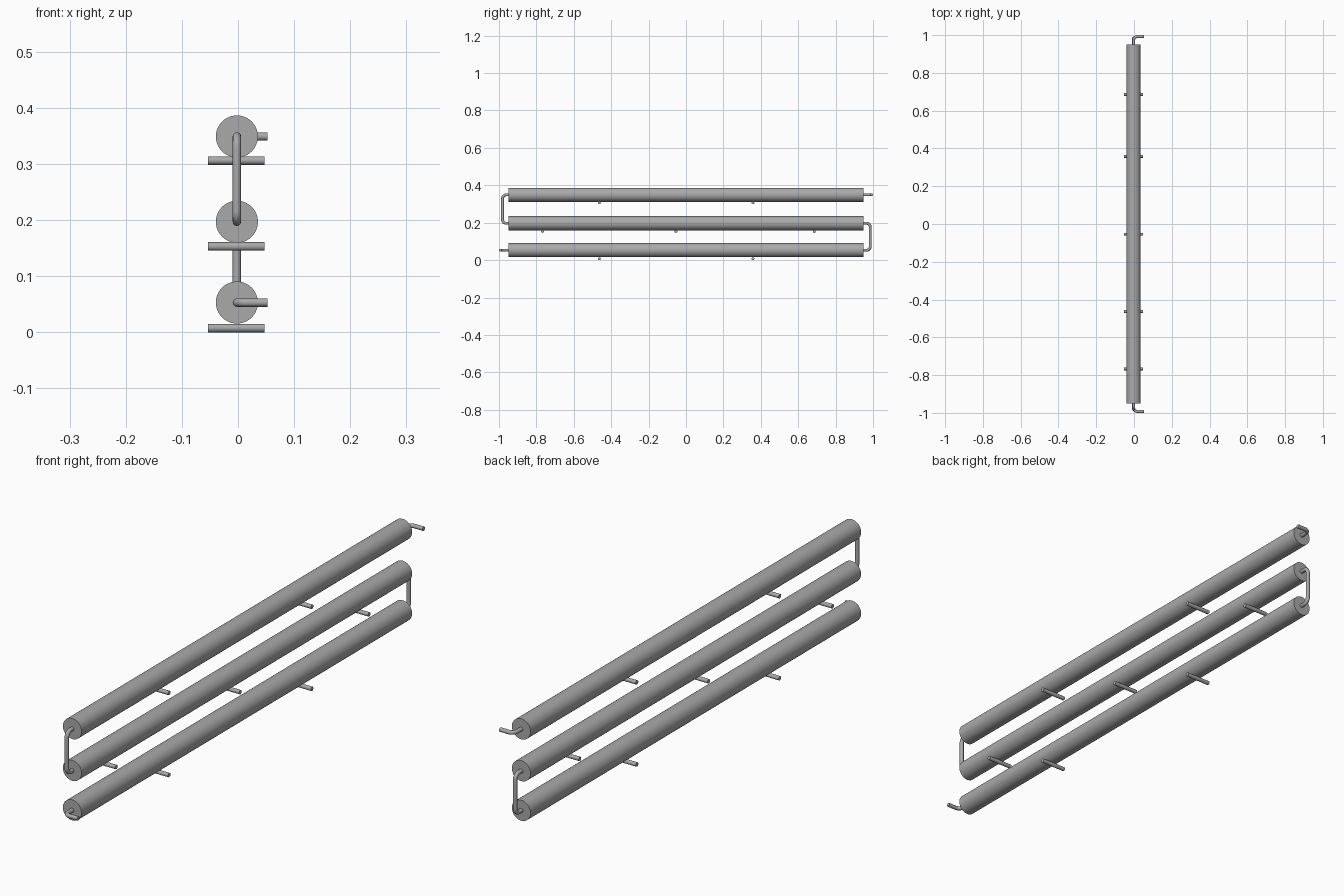
import bpy
import math
from mathutils import Vector

cube = bpy.data.objects.get("Cube")
if cube:
    bpy.data.objects.remove(cube, do_unlink=True)

metal = bpy.data.materials.new("grey metal")
metal.use_nodes = True
grey = (0.4, 0.4, 0.4, 1.0)
metal.diffuse_color = grey
metal.node_tree.nodes["Principled BSDF"].inputs["Base Color"].default_value = grey

AXIS_X = -0.002
TUBE_Z = {"lower": 0.053, "middle": 0.197, "upper": 0.349}
TUBE_RADIUS = 0.0375
TUBE_END = 0.95
PIPE_RADIUS = 0.0075
BEND = 0.02


def cylinder(name, radius, length, location, rotation, sides):
    bpy.ops.mesh.primitive_cylinder_add(vertices=sides, radius=radius, depth=length,
                                        location=location, rotation=rotation)
    obj = bpy.context.object
    obj.name = name
    obj.data.materials.append(metal)
    bpy.ops.object.shade_smooth_by_angle(angle=math.radians(35))


def pipe(name, corners):
    """Round pipe along a path, with every inner corner bent to an arc."""
    pts = [Vector(c) for c in corners]
    path = [pts[0]]
    for before, corner, after in zip(pts, pts[1:], pts[2:]):
        a = (before - corner).normalized() * BEND
        b = (after - corner).normalized() * BEND
        centre = corner + a + b
        for i in range(9):
            t = math.pi / 2 * i / 8
            path.append(centre - b * math.cos(t) - a * math.sin(t))
    path.append(pts[-1])

    curve = bpy.data.curves.new(name, "CURVE")
    curve.dimensions = "3D"
    curve.bevel_depth = PIPE_RADIUS
    curve.bevel_resolution = 4
    curve.use_fill_caps = True
    spline = curve.splines.new("POLY")
    spline.points.add(len(path) - 1)
    for point, co in zip(spline.points, path):
        point.co = (*co, 1.0)
    curve.materials.append(metal)
    obj = bpy.data.objects.new(name, curve)
    bpy.context.collection.objects.link(obj)
    bpy.ops.object.select_all(action="DESELECT")
    obj.select_set(True)
    bpy.context.view_layer.objects.active = obj
    bpy.ops.object.convert(target="MESH")
    bpy.ops.object.shade_smooth_by_angle(angle=math.radians(35))


# Three long horizontal tubes
for level, z in TUBE_Z.items():
    cylinder(f"{level}_tube", TUBE_RADIUS, 2 * TUBE_END, (AXIS_X, 0, z),
             (math.pi / 2, 0, 0), 48)

# Cross rods carrying each tube from below
ROD_Y = {"lower": (-0.463, 0.358), "middle": (-0.767, -0.054, 0.686),
         "upper": (-0.463, 0.358)}
ROD_Z = {"lower": 0.0075, "middle": 0.153, "upper": 0.306}
for level, places in ROD_Y.items():
    for n, y in enumerate(places, 1):
        cylinder(f"{level}_support_rod_{n}", PIPE_RADIUS, 0.101,
                 (-0.003, y, ROD_Z[level]), (0, math.pi / 2, 0), 20)


# Return bends joining neighbouring tubes
def return_bend(name, low, high, side, reach):
    start, end = side * (TUBE_END - 0.005), side * reach
    pipe(name, [(AXIS_X, start, TUBE_Z[low]), (AXIS_X, end, TUBE_Z[low]),
                (AXIS_X, end, TUBE_Z[high]), (AXIS_X, start, TUBE_Z[high])])


return_bend("front_return_bend", "middle", "upper", -1, 0.981)
return_bend("back_return_bend", "lower", "middle", 1, 0.985)

# Inlet and outlet elbows turning to the left
for name, level, side in (("inlet_elbow", "lower", -1), ("outlet_elbow", "upper", 1)):
    z, end = TUBE_Z[level], side * (1 - PIPE_RADIUS)
    pipe(name, [(AXIS_X, side * (TUBE_END - 0.005), z), (AXIS_X, end, z),
                (0.0525, end, z)])
